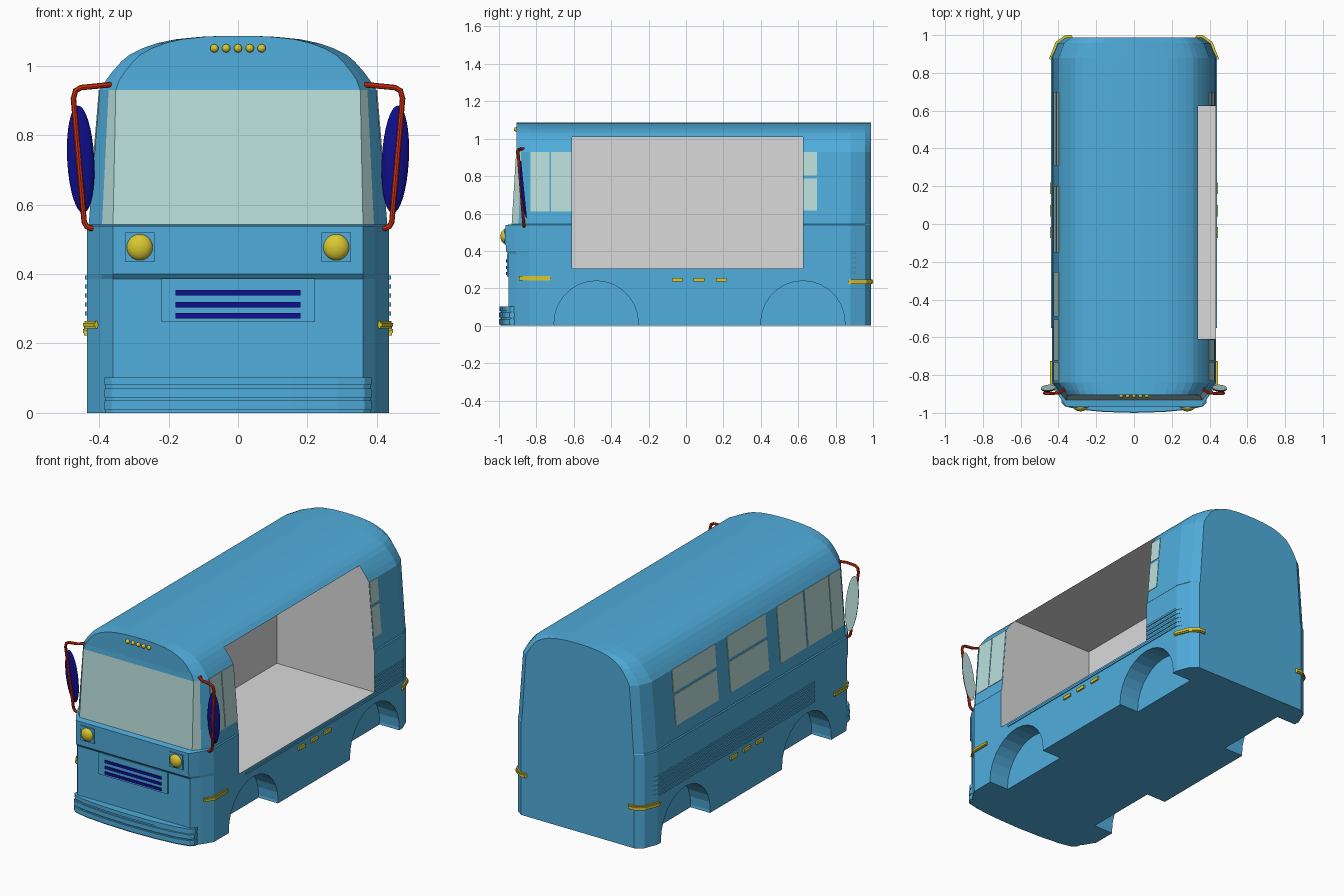
import bpy, bmesh, math
from mathutils import Vector, Matrix

if "Cube" in bpy.data.objects:
    bpy.data.objects.remove(bpy.data.objects["Cube"])


def material(name, rgb):
    m = bpy.data.materials.new(name)
    m.diffuse_color = (*rgb, 1)
    m.use_nodes = True
    m.node_tree.nodes["Principled BSDF"].inputs["Base Color"].default_value = m.diffuse_color
    return m


BLUE = material("body_blue", (0.08, 0.42, 0.72))
GLASS = material("pale_glass", (0.49, 0.74, 0.71))
GREY = material("bay_grey", (0.70, 0.70, 0.70))
NAVY = material("navy", (0.005, 0.005, 0.28))
YELLOW = material("lamp_yellow", (0.70, 0.58, 0.03))
RED = material("arm_red", (0.70, 0.03, 0.006))


def finish(bm, name, *mats):
    bmesh.ops.recalc_face_normals(bm, faces=bm.faces)
    me = bpy.data.meshes.new(name)
    bm.to_mesh(me)
    bm.free()
    for m in mats:
        me.materials.append(m)
    ob = bpy.data.objects.new(name, me)
    bpy.context.collection.objects.link(ob)
    return ob


def activate(ob):
    bpy.ops.object.select_all(action='DESELECT')
    ob.select_set(True)
    bpy.context.view_layer.objects.active = ob


def solid(name, pts, vec, mat):
    """Polygon extruded along a vector."""
    bm = bmesh.new()
    a = [bm.verts.new(p) for p in pts]
    b = [bm.verts.new(Vector(p) + Vector(vec)) for p in pts]
    bm.faces.new(a)
    bm.faces.new(b)
    for i in range(len(a)):
        j = (i + 1) % len(a)
        bm.faces.new((a[i], a[j], b[j], b[i]))
    return finish(bm, name, mat)


def ribbon(name, path, s, z0, z1, t, mat):
    """Strip following a plan path on side s, t thick outwards."""
    outer = []
    for i, p in enumerate(path):
        a, b = path[max(i - 1, 0)], path[min(i + 1, len(path) - 1)]
        d = Vector((b[0] - a[0], b[1] - a[1])).normalized()
        n = Vector((d.y, -d.x))          # paths run front to back
        outer.append((p[0] + n.x * t, p[1] + n.y * t))
    inner = [(p[0] - 0.006, p[1]) for p in path]
    pts = [(s * x, y, z0) for x, y in inner + outer[::-1]]
    return solid(name, pts, (0, 0, z1 - z0), mat)


def box(name, x0, x1, y0, y1, z0, z1, mat):
    return solid(name, [(x0, y0, z0), (x1, y0, z0), (x1, y0, z1), (x0, y0, z1)],
                 (0, y1 - y0, 0), mat)


def ball(name, loc, radii, mat):
    bm = bmesh.new()
    bmesh.ops.create_uvsphere(bm, u_segments=20, v_segments=12, radius=1)
    bm.transform(Matrix.Translation(loc) @ Matrix.Diagonal((*radii, 1)))
    for f in bm.faces:
        f.smooth = True
    return finish(bm, name, mat)


# Body shell: plan outlines lofted upwards (z, half width, front half width, front y)
rows = [(0, .435, .36, -.95), (.385, .435, .36, -.95), (.4, .435, .36, -.963),
        (.538, .435, .36, -.966), (.543, .43, .36, -.932), (.93, .398, .352, -.908)]
for z, w in [(.96, .379), (.985, .36), (1.012, .336), (1.032, .312), (1.05, .276),
             (1.065, .232), (1.076, .18), (1.083, .11), (1.086, .04)]:
    rows.append((z, w, w * .9, -.906))
bm = bmesh.new()
rings = []
for z, w, wf, f in rows:
    half = [(wf, f), (wf + .45 * (w - wf), f + .4 * (-.84 - f)), (w, -.84),
            (w, .88), (.93 * w, .957), (.83 * w, .988)]
    plan = half + [(-x, y) for x, y in half[::-1]]
    rings.append([bm.verts.new((x, y, z)) for x, y in plan])
bm.faces.new(rings[0])
bm.faces.new(rings[-1])
for k in range(len(rings) - 1):
    for i in range(12):
        j = (i + 1) % 12
        face = bm.faces.new((rings[k][i], rings[k][j], rings[k + 1][j], rings[k + 1][i]))
        if k == 4 and i in (0, 10, 11):     # windscreen and its corner panes
            face.material_index = 1
body = finish(bm, "body_shell", BLUE, GLASS, GREY)


def cut(cutter):
    cutter.hide_render = True
    mod = body.modifiers.new("cut", 'BOOLEAN')
    mod.operation = 'DIFFERENCE'
    mod.solver = 'EXACT'
    mod.object = cutter
    activate(body)
    bpy.ops.object.modifier_apply(modifier=mod.name)
    bpy.data.objects.remove(cutter)


# Wheel arches
for s in (-1, 1):
    for y in (-.48, .625):
        bm = bmesh.new()
        bmesh.ops.create_cone(bm, cap_ends=True, segments=28, radius1=.225,
                              radius2=.225, depth=.3)
        bm.transform(Matrix.Translation((s * .46, y, .015)) @ Matrix.Rotation(math.pi / 2, 4, 'Y'))
        cut(finish(bm, "arch_cutter", BLUE))

# Open bay in the right side, with grey lining
B = (-.19, .6, -.61, .625, .305, 1.01)
cut(box("bay_cutter", *B, BLUE))
for p in body.data.polygons:
    vs = [body.data.vertices[i].co for i in p.vertices]
    if all(B[0] - .001 < v.x and B[2] - .001 < v.y < B[3] + .001
           and B[4] - .001 < v.z < B[5] + .001 for v in vs):
        p.material_index = 2


# Side windows
def pane(s, y0, y1, z0, z1):
    def wx(z):
        return s * (.43 - (z - .543) / .387 * .032 - .002)
    solid("side_window", [(wx(z0), y0, z0), (wx(z0), y1, z0), (wx(z1), y1, z1), (wx(z1), y0, z1)],
          (s * .005, 0, 0), GLASS)


for s in (-1, 1):
    pane(s, -.832, -.73, .612, .93)
    pane(s, -.722, -.505 if s < 0 else -.612, .612, .93)
    for z0, z1 in ((.615, .787), (.803, .93)):
        pane(s, .31 if s < 0 else .628, .70, z0, z1)
        if s < 0:
            pane(s, -.15, .20, z0, z1)
pane(-1, -.49, -.255, .612, .93)

for s in (-1, 1):
    # Side ribs, interrupted by the bay on the right
    for k in range(5):
        z = .28 + k * .026
        start = -.55 if s < 0 or k == 0 else .628
        ribbon("side_rib", [(.435, start), (.435, .88), (.409, .925)], s, z, z + .012, .005, BLUE)
    # Marker lamps along the sides and around the corners
    for y in (-.045, .07, .19):
        ribbon("side_marker", [(.435, y - .03), (.435, y + .03)], s, .237, .255, .009, YELLOW)
    for z0, z1, t in ((.243, .265, .007), (.249, .259, .011)):
        ribbon("front_corner_marker", [(.405, -.888), (.435, -.84), (.435, -.725)], s, z0, z1, t, YELLOW)
    for z0, z1, t in ((.223, .248, .008), (.23, .241, .012)):
        ribbon("rear_corner_marker", [(.435, .87), (.435, .88), (.405, .957), (.361, .988), (.33, .988)],
               s, z0, z1, t, YELLOW)
    # Headlights
    x = s * .283
    box("headlight_frame", x - .043, x + .043, -.971, -.955, .435, .52, BLUE)
    ball("headlight", (x, -.968, .477), (.038, .024, .038), YELLOW)
    # Mirror: navy front dome with a flat glass back
    bm = bmesh.new()
    bmesh.ops.create_uvsphere(bm, u_segments=24, v_segments=16, radius=1)
    bmesh.ops.bisect_plane(bm, geom=bm.verts[:] + bm.edges[:] + bm.faces[:], dist=1e-5,
                           plane_co=(0, 0, 0), plane_no=(0, 1, 0), clear_outer=True)
    for f in bm.faces:
        f.smooth = True
    rim = [e for e in bm.edges if e.is_boundary]
    for f in bmesh.ops.contextual_create(bm, geom=rim)['faces']:
        f.material_index = 1
        f.smooth = False
    bm.transform(Matrix.Translation((s * .453, -.866, .73)) @ Matrix.Rotation(.1, 4, 'X')
                 @ Matrix.Rotation(s * .05, 4, 'Y') @ Matrix.Diagonal((.039, .018, .156, 1)))
    finish(bm, "mirror", NAVY, GLASS)
    # Mirror arm
    cu = bpy.data.curves.new("mirror_arm", 'CURVE')
    cu.dimensions = '3D'
    cu.bevel_depth = .008
    cu.bevel_resolution = 2
    cu.use_fill_caps = True
    path = [(.362, -.84, .945), (.37, -.88, .945), (.40, -.895, .942), (.452, -.898, .937),
            (.468, -.898, .928), (.474, -.896, .905), (.443, -.868, .55), (.436, -.866, .537),
            (.425, -.866, .532), (.39, -.868, .53)]
    sp = cu.splines.new('POLY')
    sp.points.add(len(path) - 1)
    for pt, (x, y, z) in zip(sp.points, path):
        pt.co = (s * x, y, z, 1)
    cu.materials.append(RED)
    arm = bpy.data.objects.new("mirror_arm", cu)
    bpy.context.collection.objects.link(arm)
    activate(arm)
    bpy.ops.object.convert(target='MESH')
    bpy.ops.object.shade_smooth_by_angle()

# Grille with three slats
box("grille_surround", -.22, .22, -.957, -.94, .262, .387, BLUE)
for z in (.28, .312, .346):
    box("grille_slat", -.18, .18, -.962, -.95, z - .008, z + .008, NAVY)

# Roof lamps
for i in range(5):
    ball("roof_lamp", ((i - 2) * .034, -.909, 1.05), (.012, .012, .012), YELLOW)

# Bumper: recessed core with three bands
half = [(.385, -.9), (.385, -.945), (.365, -.966), (.29, -.983), (.16, -.995), (0, -1)]
loop = half + [(-x, y) for x, y in half[-2::-1]]
for name, z0, z1, inset in (("bumper_core", 0, .095, .009), ("bumper_band", .008, .036, 0),
                            ("bumper_band", .044, .07, 0), ("bumper_band", .08, .102, .003)):
    solid(name, [(x * (1 - inset), y + inset, z0) for x, y in loop], (0, 0, z1 - z0), BLUE)
